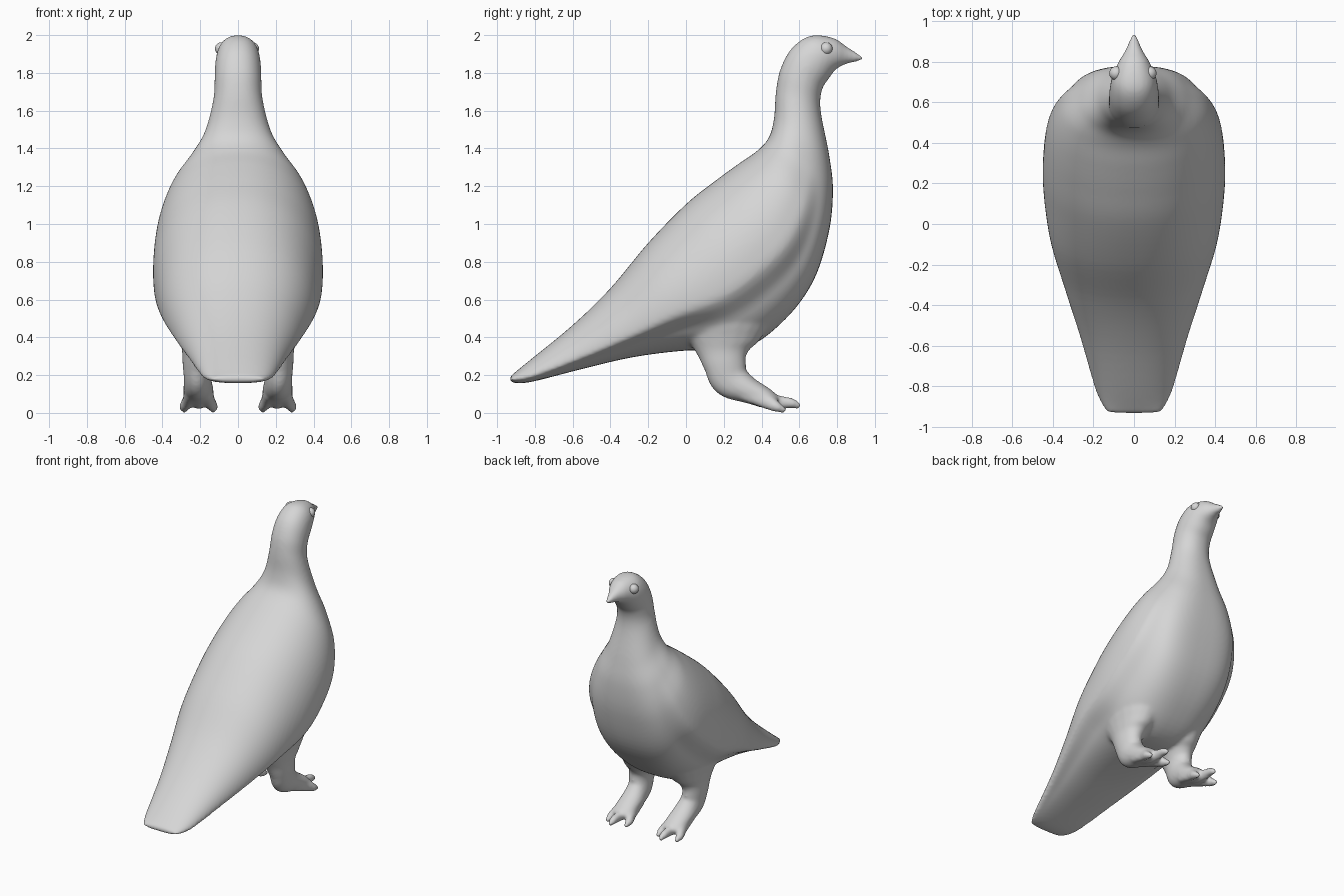
import bpy, bmesh, math
from mathutils import Vector

if "Cube" in bpy.data.objects:
    bpy.data.objects.remove(bpy.data.objects["Cube"])

plumage = bpy.data.materials.new("pale_grey")
plumage.diffuse_color = (0.67, 0.67, 0.67, 1)
plumage.use_nodes = True
plumage.node_tree.nodes["Principled BSDF"].inputs["Base Color"].default_value = plumage.diffuse_color


def catmull(rows, steps):
    """Smoothly interpolate rows of numbers."""
    out = []
    for i in range(len(rows) - 1):
        p = [rows[max(0, min(len(rows) - 1, i + k))] for k in (-1, 0, 1, 2)]
        for s in range(steps):
            t = s / steps
            out.append([0.5 * (2 * b + (c - a) * t + (2 * a - 5 * b + 4 * c - d) * t * t
                               + (3 * b - a - 3 * c + d) * t ** 3) for a, b, c, d in zip(*p)])
    return out + [list(rows[-1])]


def loft(bm, rings):
    """Skin a list of closed rings and cap both ends."""
    vs = [[bm.verts.new(p) for p in r] for r in rings]
    n = len(vs[0])
    for a, b in zip(vs, vs[1:]):
        for i in range(n):
            bm.faces.new((a[i], a[(i + 1) % n], b[(i + 1) % n], b[i]))
    bm.faces.new(vs[0][::-1])
    bm.faces.new(vs[-1])


def tube(bm, rows, side, n=20):
    """Rows: x, y, z, half width, half depth; rings square to the path."""
    rows = catmull(rows, 5)
    rings = []
    for i, (x, y, z, w, d) in enumerate(rows):
        a, b = rows[max(0, i - 1)], rows[min(len(rows) - 1, i + 1)]
        dy, dz = b[1] - a[1], b[2] - a[2]
        ln = math.hypot(dy, dz)
        ring = []
        for k in range(n):
            c, s = math.cos(k * math.tau / n), math.sin(k * math.tau / n)
            ring.append(Vector((side * (x + w * c), y - d * s * dz / ln, z + d * s * dy / ln)))
        rings.append(ring)
    loft(bm, rings)


def finish(name, bm):
    bmesh.ops.recalc_face_normals(bm, faces=bm.faces)
    me = bpy.data.meshes.new(name)
    bm.to_mesh(me)
    bm.free()
    me.materials.append(plumage)
    for p in me.polygons:
        p.use_smooth = True
    ob = bpy.data.objects.new(name, me)
    bpy.context.collection.objects.link(ob)
    return ob


# Body sections from tail to beak:
# back y, back z, belly y, belly z, half width, widest point, wing lip, belly roundness
sections = [
    (-0.935, 0.19, -0.93, 0.162, 0.13, 0.5, 0.0, 1),
    (-0.85, 0.26, -0.83, 0.162, 0.185, 0.75, 0.04, 1),
    (-0.60, 0.465, -0.54, 0.235, 0.265, 0.74, 0.10, 1),
    (-0.40, 0.66, -0.28, 0.295, 0.34, 0.69, 0.12, 0.95),
    (-0.20, 0.90, 0.0, 0.33, 0.412, 0.62, 0.12, 0.9),
    (0.0, 1.105, 0.30, 0.34, 0.446, 0.55, 0.11, 0.85),
    (0.15, 1.225, 0.51, 0.48, 0.446, 0.53, 0.11, 0.78),
    (0.28, 1.32, 0.67, 0.69, 0.42, 0.53, 0.11, 0.70),
    (0.38, 1.39, 0.755, 0.95, 0.358, 0.52, 0.07, 0.68),
    (0.44, 1.46, 0.778, 1.18, 0.262, 0.5, 0.01, 0.76),
    (0.466, 1.56, 0.757, 1.37, 0.181, 0.5, 0.0, 0.88),
    (0.476, 1.70, 0.713, 1.60, 0.132, 0.5, 0.0, 1),
    (0.50, 1.82, 0.72, 1.71, 0.124, 0.5, 0.0, 1),
    (0.56, 1.93, 0.76, 1.775, 0.12, 0.5, 0.0, 1),
    (0.66, 1.997, 0.79, 1.815, 0.106, 0.5, 0.0, 1),
    (0.78, 1.985, 0.82, 1.835, 0.075, 0.5, 0.0, 1),
    (0.85, 1.94, 0.86, 1.85, 0.043, 0.5, 0.0, 1),
    (0.94, 1.886, 0.935, 1.864, 0.01, 0.5, 0.0, 1),
]
bm = bmesh.new()
rings = []
N = 72
for ty, tz, by, bz, w, f, lip, e in catmull(sections, 6):
    ring = []
    for k in range(N):
        t = k * math.tau / N
        c, s = math.cos(t), math.sin(t)
        # position along the back-to-belly chord, widest at f
        u = f * (1 - c) if c > 0 else f + (1 - f) * abs(c) ** e
        x = w * math.copysign(abs(s) ** (0.9 if c > 0 else 0.9 * e), s)
        # wing edge: the flank steps in below the widest line
        q = max(0.0, min(1.0, (-c - 0.12) / 0.38))
        x *= 1 - 1.4 * lip * q * q * (3 - 2 * q)
        ring.append(Vector((x, ty + (by - ty) * u, tz + (bz - tz) * u)))
    rings.append(ring)
loft(bm, rings)

# Legs, feet and toes
for side in (-1, 1):
    tube(bm, [(0.13, 0.19, 0.66, 0.15, 0.24), (0.17, 0.195, 0.52, 0.165, 0.27),
              (0.19, 0.195, 0.40, 0.122, 0.205), (0.205, 0.195, 0.33, 0.092, 0.145),
              (0.22, 0.205, 0.26, 0.074, 0.114),
              (0.215, 0.235, 0.18, 0.072, 0.105), (0.21, 0.32, 0.125, 0.08, 0.074),
              (0.208, 0.42, 0.083, 0.08, 0.052), (0.208, 0.48, 0.055, 0.068, 0.032)], side)
    for tip, length, low in ((0.133, 0.53, 0.01), (0.208, 0.605, 0.03), (0.284, 0.53, 0.01)):
        base = 0.208 + (tip - 0.208) * 0.55
        tube(bm, [(base, 0.30, 0.10, 0.03, 0.035), (base * 0.5 + tip * 0.5, 0.42, 0.062, 0.03, 0.04),
                  (tip, length - 0.05, low + 0.022, 0.028, 0.03), (tip, length, low, 0.014, 0.014)], side)

# Fuse everything into one smooth skin
body = finish("bird_body", bm)
fuse = body.modifiers.new("fuse", 'REMESH')
fuse.mode = 'VOXEL'
fuse.voxel_size = 0.011
fuse.use_smooth_shade = True
relax = body.modifiers.new("relax", 'SMOOTH')
relax.factor = 0.5
relax.iterations = 14

# Eyes
for x, name in ((-0.088, "left_eye"), (0.077, "right_eye")):
    bm = bmesh.new()
    bmesh.ops.create_uvsphere(bm, u_segments=24, v_segments=16, radius=0.034)
    bmesh.ops.translate(bm, verts=bm.verts, vec=(x, 0.742, 1.928))
    finish(name, bm)
